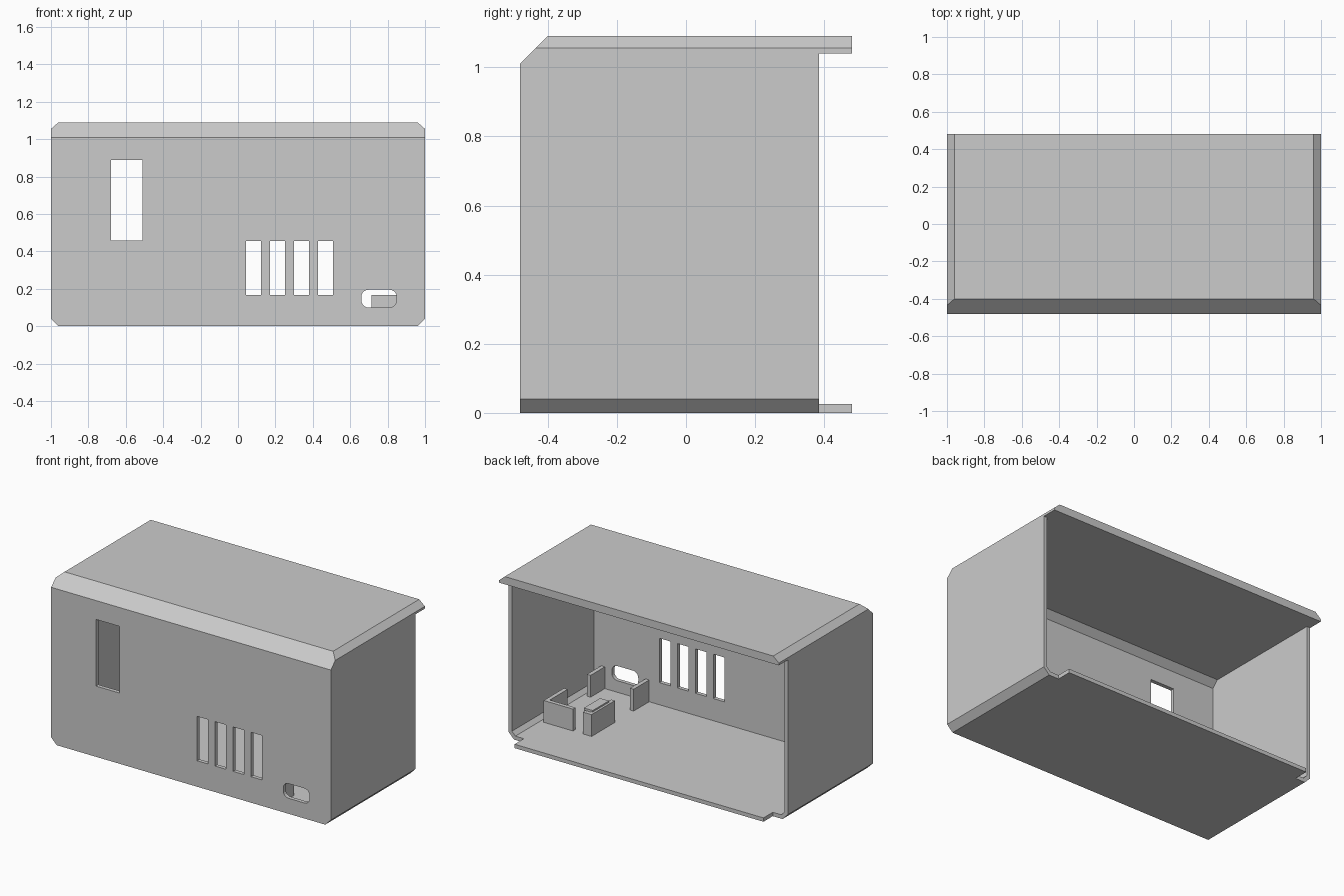
import bpy
import bmesh
from mathutils import Vector

cube = bpy.data.objects.get("Cube")
if cube:
    bpy.data.objects.remove(cube, do_unlink=True)

grey = bpy.data.materials.new("light_grey")
grey.use_nodes = True
color = (0.6, 0.6, 0.6, 1)
grey.diffuse_color = color
grey.node_tree.nodes["Principled BSDF"].inputs["Base Color"].default_value = color


def prism(name, profile, y0, y1, slope=None, round_by=0):
    """Extrude an x-z profile along y; optionally cut the sloped front top or round the corners."""
    bm = bmesh.new()
    face = bm.faces.new([bm.verts.new((x, y0, z)) for x, z in profile])
    ext = bmesh.ops.extrude_face_region(bm, geom=[face])
    moved = [v for v in ext["geom"] if isinstance(v, bmesh.types.BMVert)]
    bmesh.ops.translate(bm, verts=moved, vec=(0, y1 - y0, 0))
    if slope is not None:
        cut = bmesh.ops.bisect_plane(bm, geom=bm.verts[:] + bm.edges[:] + bm.faces[:],
                                     plane_co=(0, 0, slope), plane_no=Vector((0, -1, 1)),
                                     clear_outer=True)
        rim = [e for e in cut["geom_cut"] if isinstance(e, bmesh.types.BMEdge)]
        bmesh.ops.contextual_create(bm, geom=rim)
    if round_by:
        along = [e for e in bm.edges if abs(e.verts[0].co.y - e.verts[1].co.y) > 0.01]
        bmesh.ops.bevel(bm, geom=along, offset=round_by, segments=5, profile=0.5, affect='EDGES')
    bmesh.ops.recalc_face_normals(bm, faces=bm.faces[:])
    mesh = bpy.data.meshes.new(name)
    bm.to_mesh(mesh)
    bm.free()
    mesh.materials.append(grey)
    obj = bpy.data.objects.new(name, mesh)
    bpy.context.collection.objects.link(obj)
    return obj


def box(name, x0, x1, y0, y1, z0, z1, round_by=0):
    return prism(name, [(x0, z0), (x1, z0), (x1, z1), (x0, z1)], y0, y1, round_by=round_by)


def carve(target, cutter):
    """Subtract a cutter for good and discard it."""
    cutter.hide_render = True
    mod = target.modifiers.new("cut", 'BOOLEAN')
    mod.operation = 'DIFFERENCE'
    mod.solver = 'EXACT'
    mod.object = cutter
    bpy.context.view_layer.objects.active = target
    bpy.ops.object.modifier_apply(modifier=mod.name)
    bpy.data.objects.remove(cutter, do_unlink=True)


# Shell with chamfered long edges and a sloped front top edge
TOP, FRONT, BACK, WALL_END = 1.09, -0.48, 0.48, 0.385
half = [(0.96, 0), (1, 0.04), (1, 1.055), (0.96, TOP)]
shell = prism("shell", half + [(-x, z) for x, z in reversed(half)], FRONT, BACK, slope=1.49)

# Room interior, open at the back
inner = [(0.95, 0.025), (0.975, 0.05), (0.975, 1.04)]
carve(shell, prism("room_cutter", inner + [(-x, z) for x, z in reversed(inner)],
                   FRONT + 0.025, 0.7, slope=1.455))

# Side walls stop short of the roof overhang and floor lip
for side in (-1, 1):
    xs = sorted((side * 0.89, side * 1.2))
    carve(shell, box("wall_end_cutter", *xs, WALL_END, 0.7, -0.2, 1.04))

# Front openings: tall window, four slots, rounded hatch
carve(shell, box("window_cutter", -0.68, -0.51, -0.6, -0.42, 0.457, 0.888))
for i in range(4):
    x = 0.043 + i * 0.1285
    carve(shell, box("slot_cutter", x, x + 0.08, -0.6, -0.42, 0.168, 0.455))
carve(shell, box("hatch_cutter", 0.66, 0.848, -0.6, -0.42, 0.10, 0.195, round_by=0.037))

# Low partitions of the small booth inside
LOW, HIGH = 0.02, 0.166
partitions = {
    "booth_back_wall_left": (0.715, 0.925, 0.107, 0.133),
    "booth_side_wall_left": (0.899, 0.925, -0.075, 0.12),
    "booth_back_wall_right": (0.582, 0.645, 0.107, 0.133),
    "booth_side_wall_right": (0.582, 0.608, -0.105, 0.12),
    "booth_front_wall_left": (0.899, 0.925, -0.46, -0.31),
    "booth_front_wall_right": (0.582, 0.608, -0.46, -0.297),
}
for name, bounds in partitions.items():
    box(name, *bounds, LOW, HIGH)
box("booth_counter", 0.597, 0.66, -0.065, 0.1, 0.152, 0.176)
